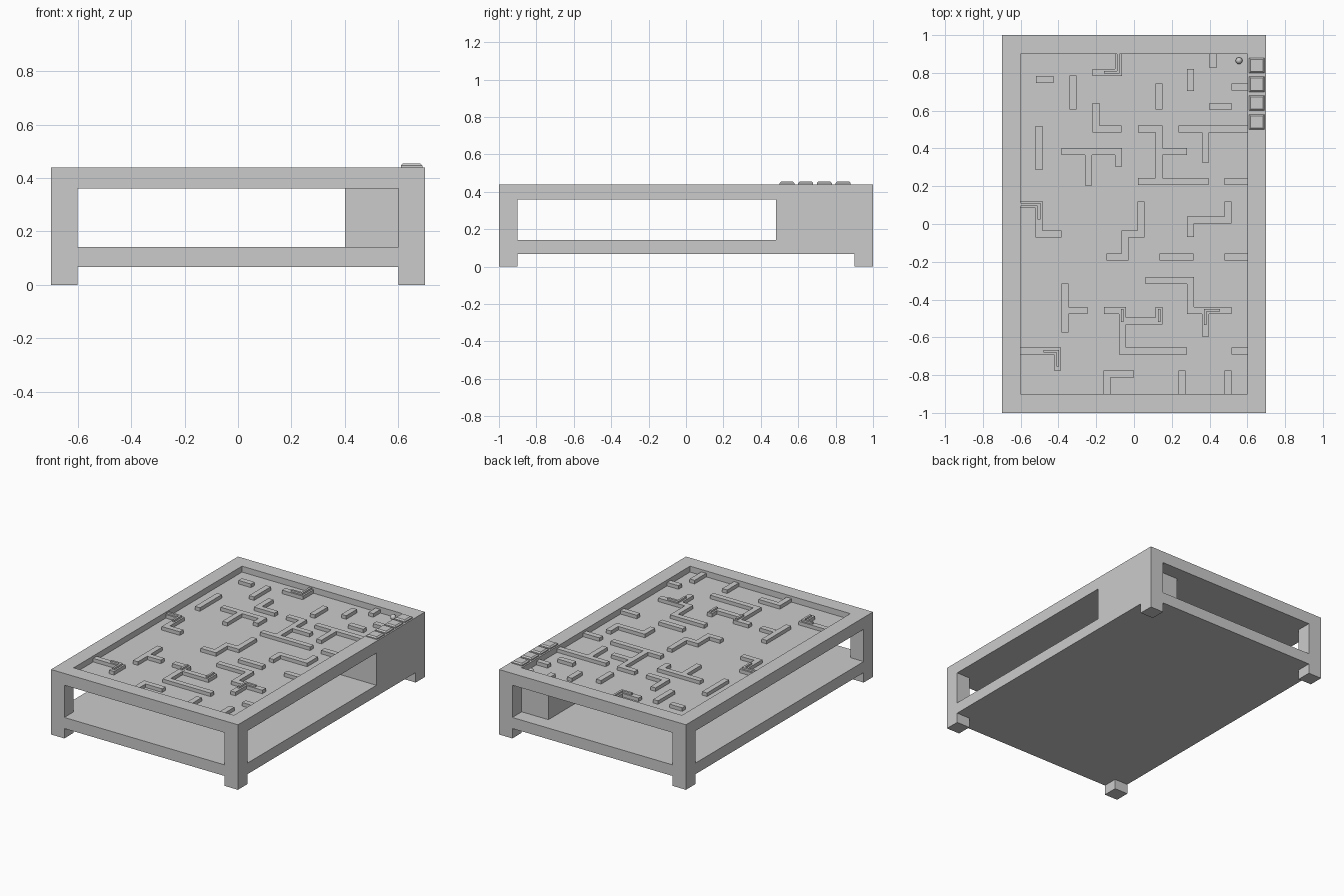
import bpy, bmesh
from mathutils import Vector

if "Cube" in bpy.data.objects:
    bpy.data.objects.remove(bpy.data.objects["Cube"])


def make(name, bm):
    bmesh.ops.recalc_face_normals(bm, faces=bm.faces[:])
    me = bpy.data.meshes.new(name)
    bm.to_mesh(me)
    bm.free()
    ob = bpy.data.objects.new(name, me)
    bpy.context.collection.objects.link(ob)
    return ob


def box(name, x, y, z, mirror=(False, False)):
    """Box from (min, max) ranges, optionally mirrored about the origin."""
    bm = bmesh.new()
    bmesh.ops.create_cube(bm, size=1)
    for v in bm.verts:
        v.co = [r[0] if c < 0 else r[1] for c, r in zip(v.co, (x, y, z))]
    ob = make(name, bm)
    if any(mirror):
        m = ob.modifiers.new("mirror", 'MIRROR')
        m.use_axis = (mirror[0], mirror[1], False)
        m.use_mirror_merge = False
    return ob


def ribbon(bm, pts, width, z0, z1):
    """Mitred strip of constant width along a centreline, extruded upwards."""
    p = [Vector(q) for q in pts]
    dirs = [(b - a).normalized() for a, b in zip(p, p[1:])]
    left, right = [], []
    for i, q in enumerate(p):
        a, b = dirs[max(i - 1, 0)], dirs[min(i, len(dirs) - 1)]
        n1, n2 = Vector((-a.y, a.x)), Vector((-b.y, b.x))
        off = (n1 + n2) / (1 + n1.dot(n2)) * width / 2
        left.append(q + off)
        right.append(q - off)
    f = bm.faces.new([bm.verts.new((c.x, c.y, z0)) for c in left + right[::-1]])
    new = bmesh.ops.extrude_face_region(bm, geom=[f], use_keep_orig=True)['geom']
    for v in new:
        if isinstance(v, bmesh.types.BMVert):
            v.co.z = z1


def wall(name, *paths, ridges=()):
    """Maze wall made of strips, with optional thin ridges on top."""
    bm = bmesh.new()
    for pts in paths:
        ribbon(bm, pts, 0.037, 0.40, 0.424)
    for pts in ridges:
        ribbon(bm, pts, 0.014, 0.424, 0.436)
    return make(name, bm)


# table frame
both = (True, True)
box("corner_post", (0.6, 0.7), (0.9, 1), (0, 0.44), both)
box("end_top_rail", (-0.6, 0.6), (0.9, 1), (0.36, 0.44), (False, True))
box("side_top_rail", (0.6, 0.7), (-0.9, 0.9), (0.36, 0.44), (True, False))
box("side_bottom_rail", (0.6, 0.7), (-0.9, 0.9), (0.067, 0.142), (True, False))
box("lower_shelf", (-0.6, 0.6), (-1, 1), (0.067, 0.142))
box("maze_board", (-0.6, 0.6), (-0.9, 0.9), (0.36, 0.40))
box("control_box", (0.4, 0.7), (0.48, 0.9), (0.142, 0.36))

# control buttons with chamfered tops
for i, y in enumerate((0.54, 0.64, 0.74, 0.84)):
    b = box(f"button_{i + 1}", (0.61, 0.69), (y - 0.04, y + 0.04), (0.44, 0.455))
    bm = bmesh.new()
    bm.from_mesh(b.data)
    top = [e for e in bm.edges if all(v.co.z > 0.45 for v in e.verts)]
    bmesh.ops.bevel(bm, geom=top, offset=0.008, segments=1, affect='EDGES')
    bm.to_mesh(b.data)
    bm.free()

# marble at the maze corner
bpy.ops.mesh.primitive_uv_sphere_add(segments=16, ring_count=8, radius=0.018,
                                     location=(0.556, 0.865, 0.418))
bpy.context.object.name = "marble"
bpy.ops.object.shade_smooth()

# short straight walls, back half
wall("short_walls_back",
     [(-0.52, 0.765), (-0.425, 0.765)], [(-0.322, 0.605), (-0.322, 0.785)],
     [(0.133, 0.605), (0.133, 0.745)], [(0.298, 0.705), (0.298, 0.82)],
     [(0.417, 0.825), (0.417, 0.9)], [(0.515, 0.725), (0.6, 0.725)],
     [(0.4, 0.622), (0.515, 0.622)], [(-0.503, 0.285), (-0.503, 0.52)],
     [(0.478, 0.225), (0.6, 0.225)])

# short straight walls, front half
wall("short_walls_front",
     [(0.135, -0.175), (0.315, -0.175)], [(0.478, -0.175), (0.6, -0.175)],
     [(0.515, -0.673), (0.6, -0.673)], [(0.253, -0.9), (0.253, -0.775)],
     [(0.497, -0.9), (0.497, -0.775)])

# bent and branching walls
wall("back_corner_wall", [(-0.083, 0.9), (-0.083, 0.803), (-0.22, 0.803)],
     ridges=[[(-0.083, 0.9), (-0.083, 0.803), (-0.16, 0.803)]])
wall("back_bend_wall", [(-0.202, 0.64), (-0.202, 0.503), (-0.065, 0.503)])
wall("fork_wall", [(-0.385, 0.383), (-0.083, 0.383), (-0.083, 0.305)],
     [(-0.242, 0.365), (-0.242, 0.205)])
wall("stair_wall", [(0.02, 0.503), (0.133, 0.503), (0.133, 0.243)],
     [(0.151, 0.383), (0.28, 0.383)], [(0.02, 0.225), (0.395, 0.225)])
wall("right_tee_wall", [(0.235, 0.503), (0.6, 0.503)],
     [(0.378, 0.485), (0.378, 0.325)])
wall("left_step_wall",
     [(-0.6, 0.103), (-0.503, 0.103), (-0.503, -0.053), (-0.385, -0.053)],
     ridges=[[(-0.6, 0.103), (-0.503, 0.103), (-0.503, 0.025)]])
wall("centre_step_wall",
     [(0.038, 0.12), (0.038, -0.053), (-0.047, -0.053), (-0.047, -0.175),
      (-0.145, -0.175)])
wall("right_step_wall",
     [(0.298, -0.07), (0.298, 0.022), (0.497, 0.022), (0.497, 0.12)])
wall("front_step_wall",
     [(0.06, -0.298), (0.298, -0.298), (0.298, -0.457), (0.515, -0.457)],
     [(0.378, -0.475), (0.378, -0.595)],
     ridges=[[(0.455, -0.457), (0.378, -0.457), (0.378, -0.535)]])
wall("left_tee_wall", [(-0.365, -0.575), (-0.365, -0.315)],
     [(-0.346, -0.457), (-0.245, -0.457)])
wall("front_branch_wall",
     [(-0.16, -0.457), (-0.062, -0.457), (-0.062, -0.673), (0.28, -0.673)],
     [(-0.043, -0.513), (0.133, -0.513), (0.133, -0.44)],
     ridges=[[(-0.062, -0.52), (-0.062, -0.45)], [(0.133, -0.52), (0.133, -0.45)]])
wall("left_front_wall", [(-0.6, -0.673), (-0.404, -0.673), (-0.404, -0.775)],
     ridges=[[(-0.48, -0.673), (-0.404, -0.673), (-0.404, -0.755)]])
wall("front_bend_wall", [(-0.142, -0.9), (-0.142, -0.793), (0.0, -0.793)])
